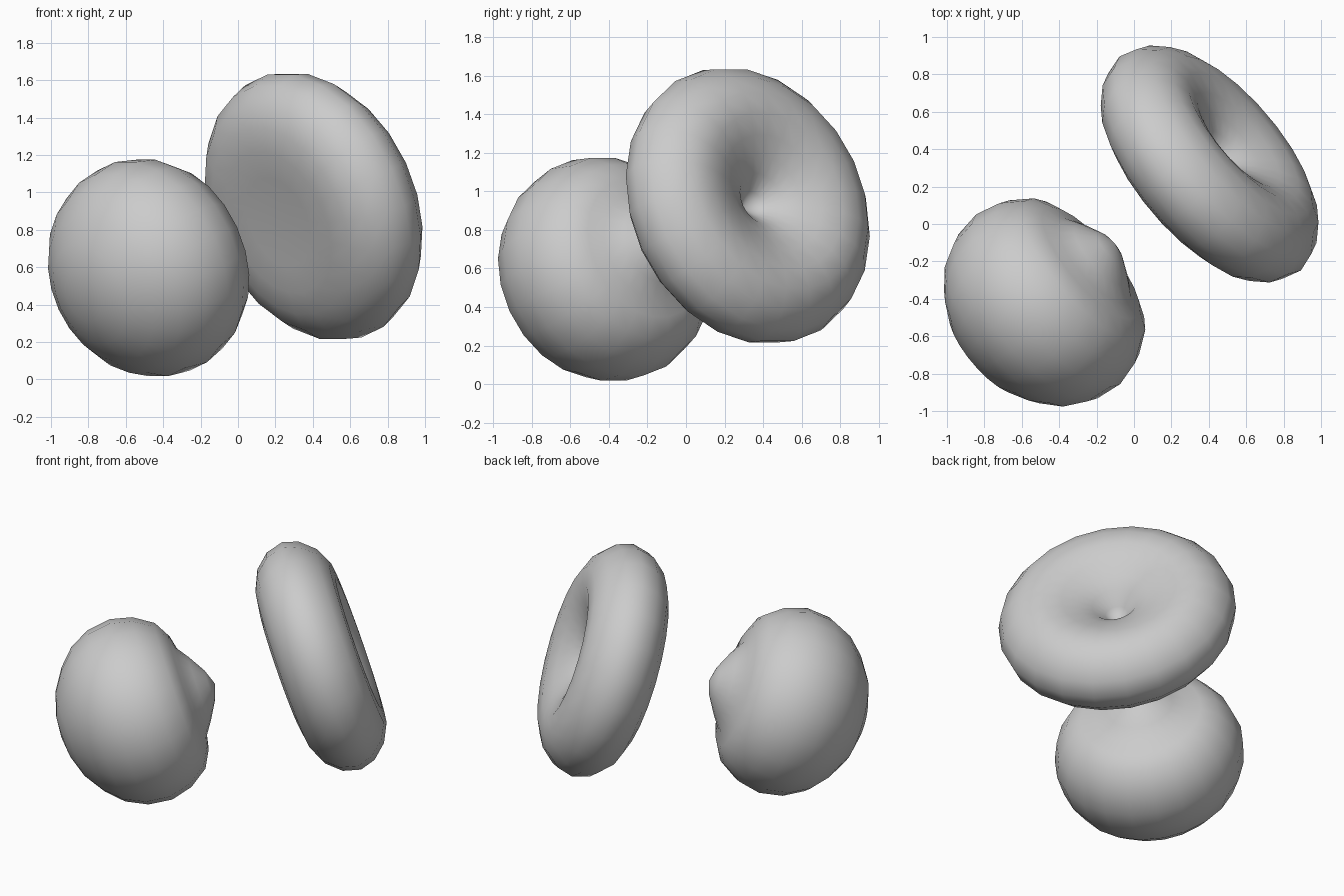
import bpy, bmesh, math
from mathutils import Vector

if "Cube" in bpy.data.objects:
    bpy.data.objects.remove(bpy.data.objects["Cube"])

AXIS = Vector((0.72, 0.61, 0.32)).normalized()


def lathe(name, profile, centre, sides=22):
    """Revolve (radius, height) points around the local z axis, then tilt along AXIS."""
    bm = bmesh.new()
    rings = []
    for r, h in profile:
        if r == 0:
            rings.append([bm.verts.new((0, 0, h))])
        else:
            rings.append([bm.verts.new((r * math.cos(2 * math.pi * i / sides),
                                        r * math.sin(2 * math.pi * i / sides), h))
                          for i in range(sides)])
    for a, b in zip(rings, rings[1:]):
        for i in range(sides):
            j = (i + 1) % sides
            if len(a) == 1:
                bm.faces.new((a[0], b[i], b[j]))
            elif len(b) == 1:
                bm.faces.new((a[i], b[0], a[j]))
            else:
                bm.faces.new((a[i], b[i], b[j], a[j]))
    bmesh.ops.recalc_face_normals(bm, faces=bm.faces[:])
    for f in bm.faces:
        f.smooth = True
    mesh = bpy.data.meshes.new(name)
    bm.to_mesh(mesh)
    bm.free()
    ob = bpy.data.objects.new(name, mesh)
    bpy.context.collection.objects.link(ob)
    ob.rotation_mode = 'QUATERNION'
    ob.rotation_quaternion = AXIS.to_track_quat('Z', 'Y')
    ob.location = centre
    return ob


# Large flat cell with a pinched dimple on its outer face
lathe("dimpled_cell", [
    (0, -0.05), (0.07, 0.02), (0.14, 0.10), (0.22, 0.15), (0.32, 0.20), (0.43, 0.235),
    (0.54, 0.23), (0.64, 0.18), (0.72, 0.09), (0.75, -0.01), (0.72, -0.12),
    (0.64, -0.21), (0.53, -0.26), (0.40, -0.28), (0.25, -0.275), (0.12, -0.27), (0, -0.27)],
    (0.415, 0.33, 0.93))

# Rounder swollen cell with a small pointed bump facing the other cell
lathe("swollen_cell", [
    (0, 0.52), (0.10, 0.485), (0.21, 0.42), (0.29, 0.365), (0.38, 0.345), (0.48, 0.29),
    (0.56, 0.17), (0.595, 0.03), (0.575, -0.12), (0.51, -0.25), (0.41, -0.35),
    (0.28, -0.435), (0.14, -0.48), (0, -0.495)],
    (-0.48, -0.42, 0.595))
